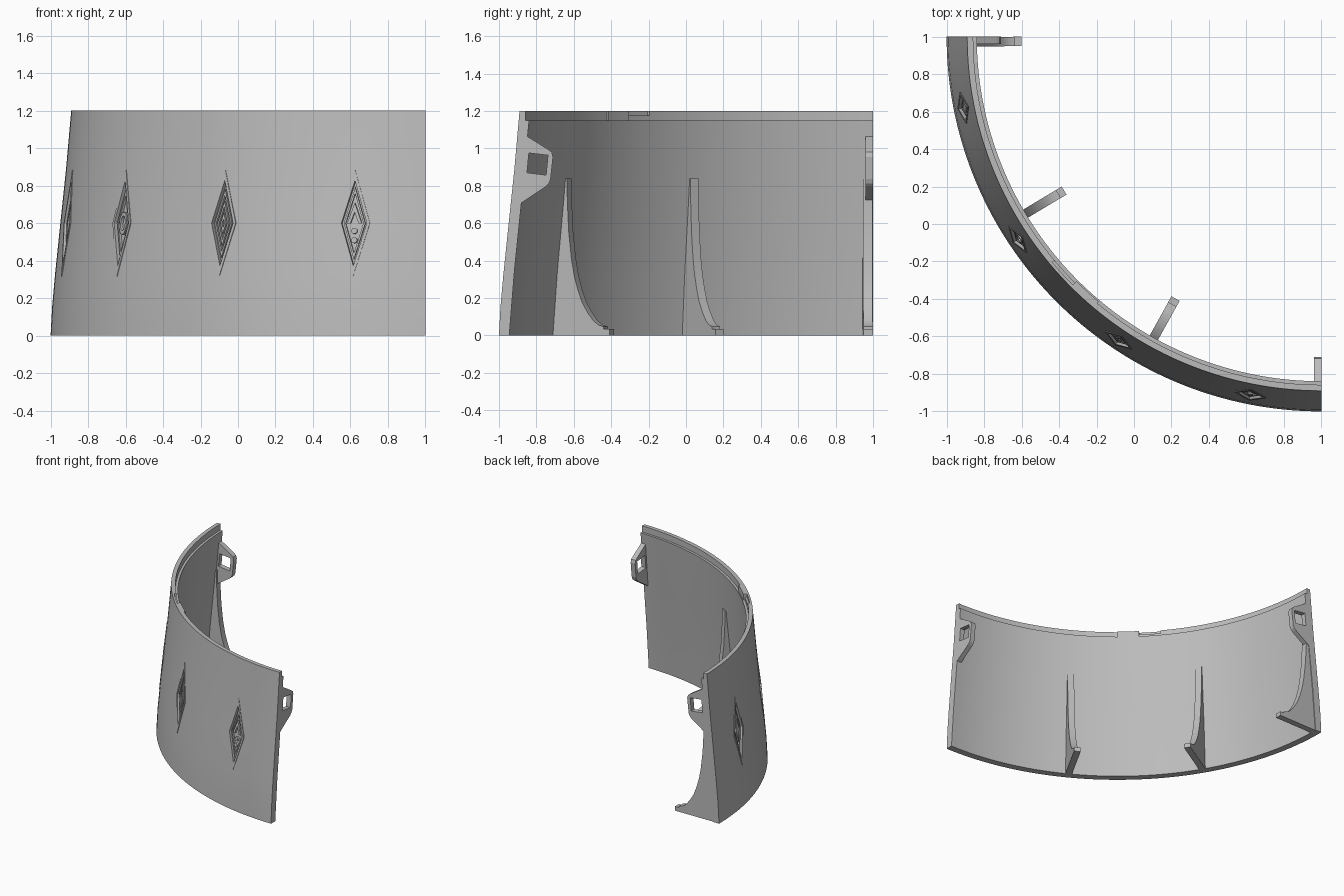
import bpy
import bmesh
from math import sin, cos, radians, pi
from mathutils import Matrix, Vector

old = bpy.data.objects.get("Cube")
if old:
    bpy.data.objects.remove(old)

grey = bpy.data.materials.new("plain_grey")
grey.use_nodes = True
COLOUR = (0.5, 0.5, 0.5, 1)
grey.diffuse_color = COLOUR
grey.node_tree.nodes["Principled BSDF"].inputs["Base Color"].default_value = COLOUR

AXIS = Vector((1, 1, 0))  # centre line of the quarter ring
UP = Vector((0, 0, 1))


def outward(a):
    return Vector((-sin(a), -cos(a), 0))


def finish(bm, name):
    bmesh.ops.recalc_face_normals(bm, faces=bm.faces)
    mesh = bpy.data.meshes.new(name)
    bm.to_mesh(mesh)
    bm.free()
    ob = bpy.data.objects.new(name, mesh)
    bpy.context.collection.objects.link(ob)
    mesh.materials.append(grey)
    return ob


def activate(ob):
    bpy.ops.object.select_all(action='DESELECT')
    ob.select_set(True)
    bpy.context.view_layer.objects.active = ob


def smooth(ob):
    activate(ob)
    bpy.ops.object.shade_smooth_by_angle(angle=radians(30))


def frame(origin, ex, ey):
    ez = ex.cross(ey)
    m = Matrix((ex, ey, ez)).transposed().to_4x4()
    m.translation = origin
    return m


def prism(name, loops, m, d0, d1):
    """Extrude an outline (first loop) with optional holes between two depths."""
    bm = bmesh.new()
    for loop in loops:
        vs = [bm.verts.new((x, y, d0)) for x, y in loop]
        for i, v in enumerate(vs):
            bm.edges.new((v, vs[i - 1]))
    bmesh.ops.triangle_fill(bm, edges=bm.edges[:], use_beauty=True)
    new = bmesh.ops.extrude_face_region(bm, geom=bm.faces[:], use_keep_orig=True)
    moved = [g for g in new["geom"] if isinstance(g, bmesh.types.BMVert)]
    bmesh.ops.translate(bm, verts=moved, vec=(0, 0, d1 - d0))
    bm.transform(m)
    return finish(bm, name)


def diamond(s):
    w, h = 0.086 * s, 0.285 * s
    return [(w, 0), (0, h), (-w, 0), (0, -h)]


def ellipse(x, y, rx, ry, n=20):
    return [(x + rx * cos(2 * pi * i / n), y + ry * sin(2 * pi * i / n)) for i in range(n)]


# Curved wall: a revolved quarter with a stepped rim
OUTER = [(2, 0), (1.992, .15), (1.977, .32), (1.948, .6), (1.918, .885), (1.89, 1.2)]
INNER = [(1.839, 1.15), (1.88, .71), (1.917, .35), (1.945, 0)]
LIP = 1.858


def profile(pocket, ledge):
    return OUTER + [(pocket, 1.2), (pocket, 1.175), (ledge, 1.175), (ledge, 1.15)] + INNER


# Rim sectors: plain, tongue, notch, plain
SECTORS = [(0, 40, LIP, LIP), (40, 45, 1.847, 1.847), (45, 50, 1.874, LIP), (50, 90, LIP, LIP)]
bm = bmesh.new()
rings = []
for start, end, pocket, ledge in SECTORS:
    steps = (end - start) * 4 // 5
    for i in range(steps + 1):
        a = radians(start + (end - start) * i / steps)
        rings.append([bm.verts.new(AXIS + outward(a) * r + UP * z)
                      for r, z in profile(pocket, ledge)])
for p, q in zip(rings, rings[1:]):
    for k in range(len(p)):
        bm.faces.new((p[k - 1], p[k], q[k], q[k - 1]))
bm.faces.new(rings[0])
bm.faces.new(rings[-1])
bmesh.ops.remove_doubles(bm, verts=bm.verts[:], dist=0.0001)
wall = finish(bm, "curved_wall")

# Four diamond ornaments sunk into the outside
RECESS = 0.8
FLOOR = -0.022
for i in range(4):
    a = radians(11.25 + 22.5 * i)
    n0 = outward(a)
    right = Vector((cos(a), -sin(a), 0))
    up = (UP - n0 * 0.105).normalized()
    m = frame(AXIS + n0 * 1.948 + UP * 0.6, right, up)

    cutter = prism("recess_cutter", [diamond(RECESS)], m, FLOOR, 0.05)
    cutter.hide_render = True
    mod = wall.modifiers.new("recess", 'BOOLEAN')
    mod.operation = 'DIFFERENCE'
    mod.solver = 'EXACT'
    mod.object = cutter
    activate(wall)
    bpy.ops.object.modifier_apply(modifier=mod.name)
    bpy.data.objects.remove(cutter)

    prism("diamond_frame", [diamond(1), diamond(RECESS)], m, -0.005, 0.003)
    base = FLOOR - 0.003
    if i == 0:  # arrow shape above two studs
        prism("inner_frame", [diamond(.68), diamond(.56)], m, base, -0.008)
        prism("arrow", [[(-.04, 0), (0, .11), (.04, 0), (.022, 0), (0, .06), (-.022, 0)]],
              m, base, -0.006)
        for y in (-.04, -.09):
            smooth(prism("stud", [ellipse(0, y, .016, .016)], m, base, -0.006))
    elif i == 1:  # nested diamonds
        for s in (.64, .42, .2):
            prism("nested_diamond", [diamond(s), diamond(s - .11)], m, base, -0.006)
    elif i == 2:  # oval ring
        prism("inner_frame", [diamond(.66), diamond(.54)], m, base, -0.008)
        smooth(prism("oval_ring", [ellipse(0, 0, .034, .06), ellipse(0, 0, .02, .04)],
                     m, base, -0.006))
    else:  # solid diamond with a bar
        prism("inner_frame", [diamond(.66), diamond(.52)], m, base, -0.008)
        prism("solid_diamond", [diamond(.34)], m, base, -0.006)
smooth(wall)

# Curved buttress ribs with a stepped foot, on the inside
RIB = [(1.965, 0), (1.6, 0), (1.6, .035), (1.635, .035), (1.635, .047), (1.665, .055),
       (1.7, .08), (1.735, .125), (1.768, .18), (1.793, .245), (1.815, .32), (1.832, .41),
       (1.848, .55), (1.856, .7), (1.86, .84), (1.885, .84)]
for deg in (29.1, 59.1, 89.1):
    a = radians(deg)
    smooth(prism("buttress_rib", [RIB], frame(AXIS, outward(a), UP), -0.025, 0.025))

# Fixing tabs with a square hole, one at each end
TAB = [(1.86, 1.07), (1.842, 1.06), (1.735, .993), (1.718, .98), (1.711, .955),
       (1.724, .835), (1.733, .812), (1.75, .795), (1.878, .71), (1.895, .71)]
HOLE = [(1.84, .975), (1.738, .963), (1.748, .857), (1.85, .87)]
for name, deg, d0, d1 in (("left_tab", 0, 0, .04), ("right_tab", 90, -.04, 0)):
    prism(name, [TAB, HOLE], frame(AXIS, outward(radians(deg)), UP), d0, d1)
